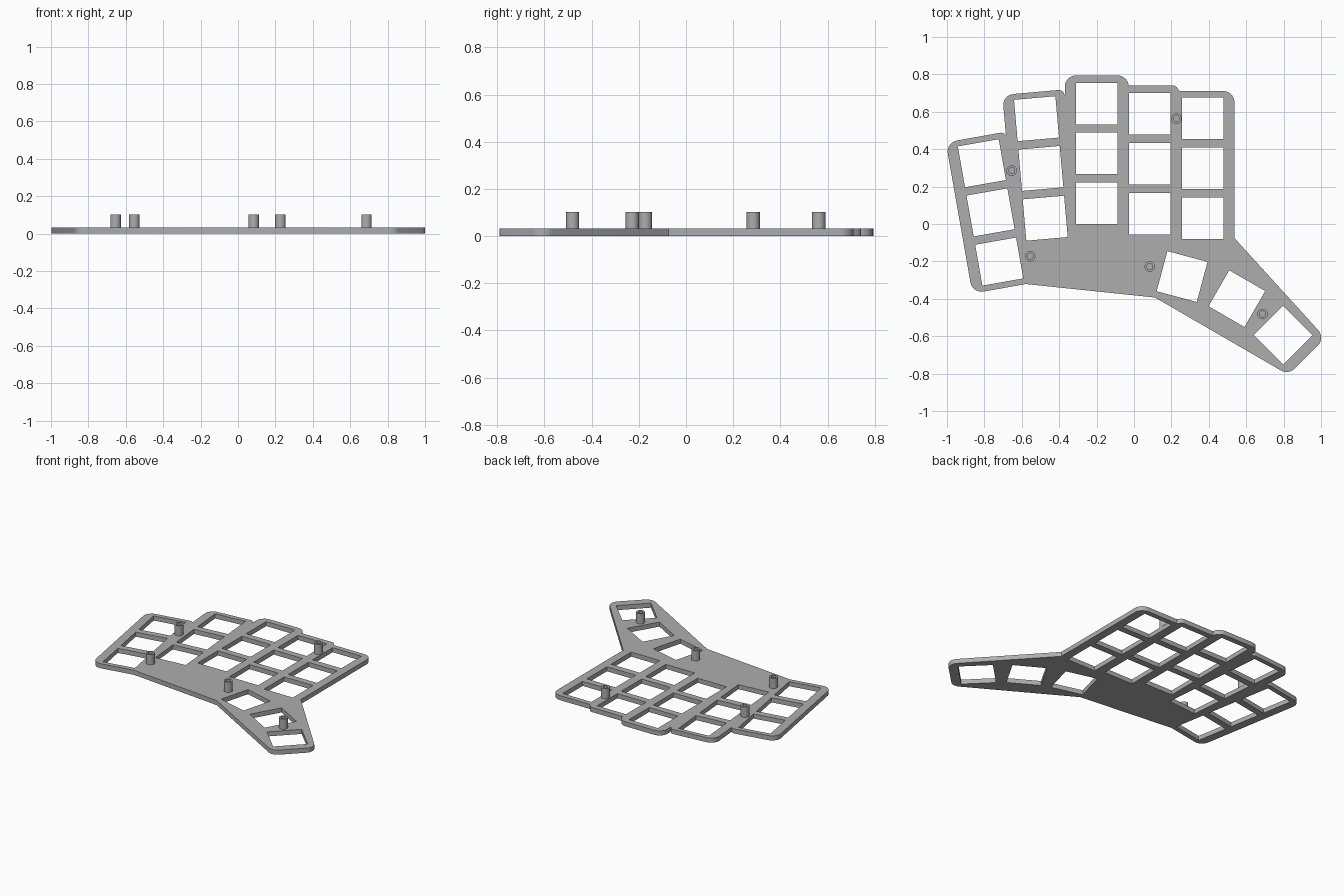
import bpy
import bmesh
from math import cos, sin, tan, pi, radians
from mathutils import Vector, Matrix

if "Cube" in bpy.data.objects:
    bpy.data.objects.remove(bpy.data.objects["Cube"])

PLATE = 0.032      # plate thickness
POST_TOP = 0.103
KEY = 0.222        # key opening width
PITCH = 0.267      # distance between rows
R = 0.06           # outer corner radius

grey = bpy.data.materials.new("plate_grey")
grey.use_nodes = True
grey.diffuse_color = (0.42, 0.42, 0.42, 1)
grey.node_tree.nodes["Principled BSDF"].inputs["Base Color"].default_value = (0.42, 0.42, 0.42, 1)


def fillet(corners, steps=8):
    """Replace each (x, y, radius) corner with an arc."""
    points = []
    for i, (x, y, r) in enumerate(corners):
        p = Vector((x, y))
        if r == 0:
            points.append(p)
            continue
        a = (Vector(corners[i - 1][:2]) - p).normalized()
        b = (Vector(corners[(i + 1) % len(corners)][:2]) - p).normalized()
        half = a.angle(b) / 2
        center = p + (a + b).normalized() * r / sin(half)
        start = p + a * r / tan(half) - center
        sweep = (pi - 2 * half) * (1 if a.cross(b) < 0 else -1)
        for k in range(steps + 1):
            points.append(center + Matrix.Rotation(-sweep * k / steps * -1, 2) @ start)
    return points


def square(x, y, angle):
    """Corners of one rotated key opening."""
    turn = Matrix.Rotation(radians(angle), 2)
    h = KEY / 2
    return [Vector((x, y)) + turn @ Vector(c) for c in ((-h, -h), (h, -h), (h, h), (-h, h))]


# Plate outline, clockwise from the upper right corner
outline = fillet([
    (0.537, 0.711, R), (0.537, -0.075, 0),
    (1.024, -0.61, R), (0.825, -0.806, R),
    (0.112, -0.393, 0), (-0.578, -0.321, 0),
    (-0.864, -0.372, R), (-1.006, 0.436, R),
    (-0.703, 0.49, 0.03), (-0.685, 0.476, 0),
    (-0.704, 0.69, R), (-0.385, 0.718, 0.03), (-0.37, 0.69, 0),
    (-0.37, 0.794, R), (-0.028, 0.794, R), (-0.028, 0.741, 0),
    (0.222, 0.741, 0.03), (0.243, 0.711, 0),
])

# Key openings: five columns of three (middle key, angle), then the thumb keys
loops = [outline]
for x, y, angle in ((-0.767, 0.062, 10), (-0.498, 0.297, 5), (-0.2, 0.377, 0),
                    (0.083, 0.323, 0), (0.368, 0.298, 0)):
    for row in (-1, 0, 1):
        t = radians(angle)
        loops.append(square(x - sin(t) * PITCH * row, y + cos(t) * PITCH * row, angle))
for x, y, angle in ((0.257, -0.281, -15), (0.55, -0.399, -30), (0.797, -0.594, -45)):
    loops.append(square(x, y, angle))

# Filled flat curve gives the plate with its openings
curve = bpy.data.curves.new("plate_profile", 'CURVE')
curve.dimensions = '2D'
curve.fill_mode = 'BOTH'
curve.extrude = PLATE / 2
for loop in loops:
    spline = curve.splines.new('POLY')
    spline.points.add(len(loop) - 1)
    for point, co in zip(spline.points, loop):
        point.co = (co.x, co.y, 0, 1)
    spline.use_cyclic_u = True
    spline.use_smooth = False
profile = bpy.data.objects.new("plate_profile", curve)
bpy.context.collection.objects.link(profile)
bpy.context.view_layer.update()
mesh = bpy.data.meshes.new_from_object(profile.evaluated_get(bpy.context.evaluated_depsgraph_get()))
bpy.data.objects.remove(profile)


def finish(bm, mesh, name):
    bmesh.ops.remove_doubles(bm, verts=bm.verts, dist=0.0001)
    bmesh.ops.recalc_face_normals(bm, faces=bm.faces)
    bm.to_mesh(mesh)
    bm.free()
    mesh.name = name
    mesh.materials.clear()
    mesh.materials.append(grey)
    obj = bpy.data.objects.new(name, mesh)
    bpy.context.collection.objects.link(obj)
    bpy.ops.object.select_all(action='DESELECT')
    obj.select_set(True)
    bpy.context.view_layer.objects.active = obj
    bpy.ops.object.shade_smooth_by_angle(angle=radians(30))
    return obj


bm = bmesh.new()
bm.from_mesh(mesh)
bmesh.ops.translate(bm, verts=bm.verts, vec=(0, 0, PLATE / 2))
finish(bm, mesh, "key_plate")

# Hollow screw posts standing on the plate
bm = bmesh.new()
ring = [(0.016, PLATE), (0.016, POST_TOP), (0.028, POST_TOP), (0.028, PLATE)]
verts = [bm.verts.new((r, 0, z)) for r, z in ring]
edges = [bm.edges.new((verts[i], verts[(i + 1) % 4])) for i in range(4)]
bmesh.ops.spin(bm, geom=verts + edges, cent=(0, 0, 0), axis=(0, 0, 1), angle=2 * pi, steps=32)
post_mesh = bpy.data.meshes.new("screw_post")
post = finish(bm, post_mesh, "screw_post")
spots = [(-0.654, 0.285), (-0.555, -0.172), (0.084, -0.228), (0.227, 0.563), (0.687, -0.481)]
post.location = (*spots[0], 0)
for x, y in spots[1:]:
    copy = post.copy()
    copy.location = (x, y, 0)
    bpy.context.collection.objects.link(copy)
